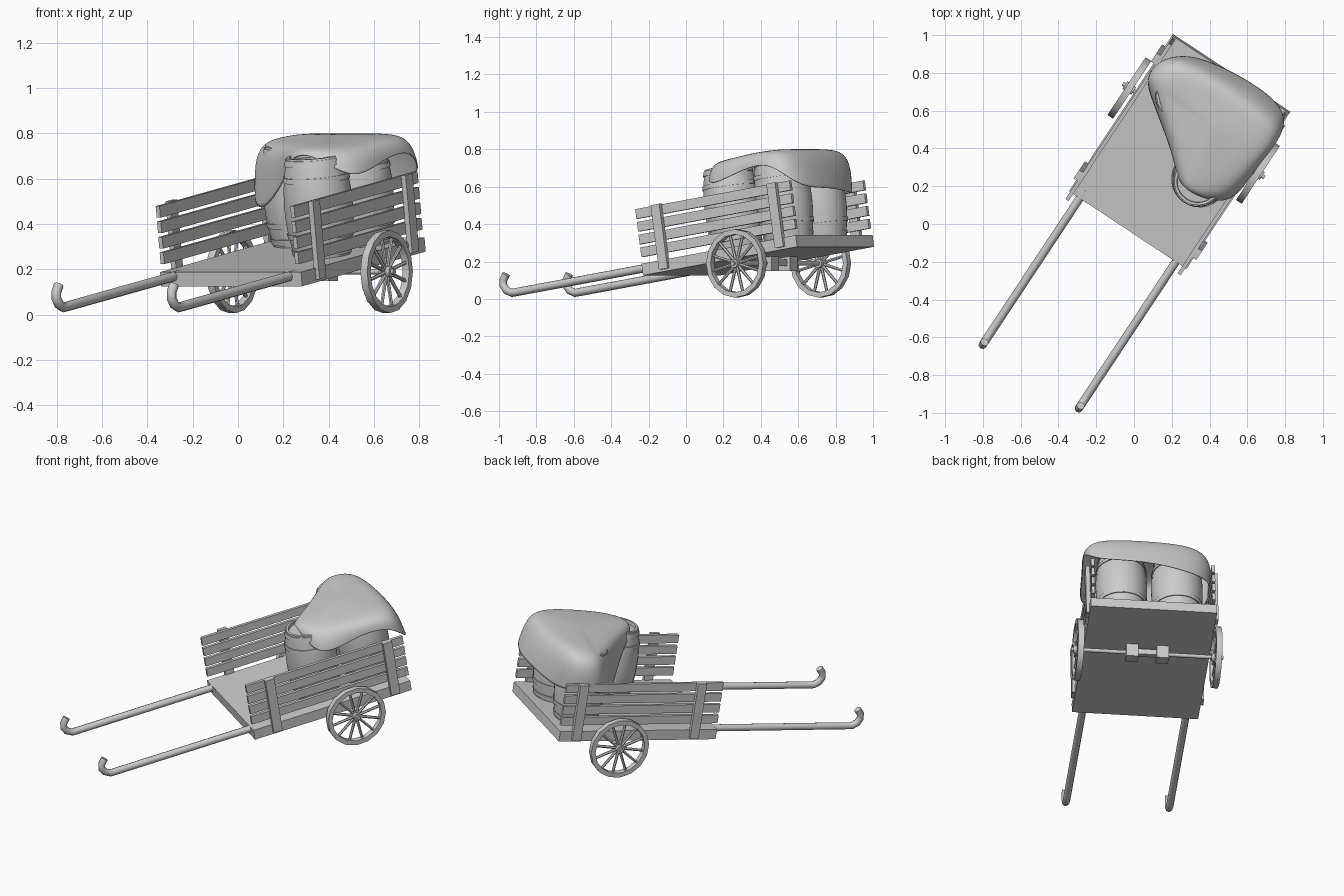
import bpy, bmesh, math
from mathutils import Matrix, Vector

if "Cube" in bpy.data.objects:
    bpy.data.objects.remove(bpy.data.objects["Cube"])

T, R = Matrix.Translation, Matrix.Rotation
YAW = R(math.radians(-33.5), 4, 'Z')
LEVEL = YAW @ T((-.01, 0, 0))                              # upright parts
TILT = YAW @ T((-.01, -.045, .188)) @ R(math.radians(8.8), 4, 'X')  # bed frame: x right, y back


def finish(bm, name, matrix, smooth=None):
    bmesh.ops.recalc_face_normals(bm, faces=bm.faces)
    me = bpy.data.meshes.new(name)
    bm.to_mesh(me)
    bm.free()
    ob = bpy.data.objects.new(name, me)
    bpy.context.collection.objects.link(ob)
    ob.matrix_world = matrix
    if smooth:
        bpy.ops.object.select_all(action='DESELECT')
        ob.select_set(True)
        bpy.context.view_layer.objects.active = ob
        bpy.ops.object.shade_smooth_by_angle(angle=math.radians(smooth))
    return ob


def add_box(bm, lo, hi):
    lo, hi = Vector(lo), Vector(hi)
    bmesh.ops.create_cube(bm, size=1, matrix=T((lo + hi) / 2) @ Matrix.Diagonal((*(hi - lo), 1)))


def box(name, lo, hi, matrix):
    bm = bmesh.new()
    add_box(bm, lo, hi)
    return finish(bm, name, matrix)


def rod(bm, p, q, r1, r2, n):
    p, q = Vector(p), Vector(q)
    d = q - p
    m = T((p + q) / 2) @ d.to_track_quat('Z', 'Y').to_matrix().to_4x4()
    bmesh.ops.create_cone(bm, cap_ends=True, segments=n, radius1=r1, radius2=r2, depth=d.length, matrix=m)


def lathe(bm, profile, n, closed=False):
    # rings of (radius, height) around z
    rings = [[bm.verts.new((r * math.cos(2 * math.pi * i / n), r * math.sin(2 * math.pi * i / n), h))
              for i in range(n)] for r, h in profile]
    pairs = list(zip(rings, rings[1:] + rings[:1])) if closed else list(zip(rings, rings[1:]))
    for a, b in pairs:
        for i in range(n):
            j = (i + 1) % n
            bm.faces.new((a[i], a[j], b[j], b[i]))
    if not closed:
        bm.faces.new(rings[0])
        bm.faces.new(rings[-1])


# bed
box("bed", (-.373, 0, -.063), (.373, 1.0, 0), TILT)

# side panels: four slats and two posts each, and a hooked pulling shaft
for sx, side in ((-1, "left"), (1, "right")):
    def span(a, b):
        return sorted((sx * a, sx * b))
    x0, x1 = span(.346, .366)
    for k in range(4):
        z = .036 + k * .069
        box(f"{side}_slat_{k}", (x0, 0, z), (x1, 1.0, z + .052), TILT)
    x0, x1 = span(.364, .39)
    for y, which in ((.144, "front"), (.895, "back")):
        box(f"{side}_{which}_post", (x0, y - .028, -.05), (x1, y + .028, .298), TILT)
    cu = bpy.data.curves.new(f"{side}_shaft", 'CURVE')
    cu.dimensions = '3D'
    cu.bevel_depth, cu.bevel_resolution, cu.use_fill_caps = .022, 2, True
    pts = [(.05, -.02), (-.848, -.02), (-.889, -.020), (-.921, -.002), (-.938, .028), (-.934, .055), (-.911, .084)]
    sp = cu.splines.new('POLY')
    sp.points.add(len(pts) - 1)
    for p, (y, z) in zip(sp.points, pts):
        p.co = (sx * .305, y, z, 1)
    sp.use_smooth = True
    ob = bpy.data.objects.new(f"{side}_shaft", cu)
    bpy.context.collection.objects.link(ob)
    ob.matrix_world = TILT

# wheels: rim, hub and twelve spokes
for sx, side in ((-1, "left"), (1, "right")):
    bm = bmesh.new()
    lathe(bm, [(.183, -.018), (.183, .018), (.155, .018), (.155, -.018)], 16, closed=True)
    rod(bm, (0, 0, -.028), (0, 0, .028), .024, .024, 12)
    for k in range(12):
        a = 2 * math.pi * (k + .5) / 12
        c, s = math.cos(a), math.sin(a)
        rod(bm, (c * .018, s * .018, 0), (c * .159, s * .159, 0), .009, .008, 6)
    finish(bm, f"{side}_wheel", LEVEL @ T((sx * .408, .587, .19)) @ R(math.pi / 2, 4, 'Y'), 30)

# axle and its brackets
bm = bmesh.new()
rod(bm, (-.45, .587, .19), (.45, .587, .19), .012, .012, 10)
finish(bm, "axle", LEVEL, 40)
for x, side in ((-.09, "left"), (.09, "right")):
    box(f"{side}_axle_bracket", (x - .036, .55, .148), (x + .036, .624, .235), LEVEL)
box("axle_bar", (-.09, .57, .175), (.09, .604, .21), LEVEL)

# barrels with hoops and a recessed lid
H, END, BULGE = .445, .124, .152


def radius(h):
    return END + (BULGE - END) * (1 - (2 * h / H - 1) ** 2)


for name, x, y in (("front_barrel", .168, .49), ("back_right_barrel", .168, .82), ("back_left_barrel", -.16, .82)):
    bm = bmesh.new()
    prof = [(radius(H * k / 12), H * k / 12) for k in range(13)]
    lathe(bm, prof + [(END - .014, H), (END - .014, H - .02)], 28)
    for lo, hi in ((.008, .036), (.085, .108), (H - .108, H - .085), (H - .036, H - .008)):
        lathe(bm, [(radius(lo) - .004, lo), (radius(lo) + .005, lo), (radius(hi) + .005, hi), (radius(hi) - .004, hi)],
              28, closed=True)
    finish(bm, name, TILT @ T((x, y, 0)), 40)

# cloth draped over the barrels: shoulder ring, then hem ring
shoulder = [(-.34, .66, .75), (-.09, .49, .75), (.07, .37, .735), (.17, .34, .742), (.31, .39, .735), (.335, .6, .775),
            (.35, .77, .795), (.32, .87, .80), (.0, .88, .80), (-.26, .86, .80), (-.34, .79, .785), (-.35, .71, .77)]
hem = [(-.28, .60, .43), (-.02, .42, .60), (.07, .31, .70), (.19, .305, .715), (.38, .365, .58), (.37, .6, .69),
       (.40, .80, .74), (.35, .96, .59), (.05, .97, .60), (-.26, .92, .56), (-.37, .79, .57), (-.37, .67, .54)]
centre = Vector((.03, .66, .795))
bm = bmesh.new()
rings = [[bm.verts.new(centre.lerp(Vector(p), .55)) for p in shoulder],
         [bm.verts.new(p) for p in shoulder],
         [bm.verts.new(Vector(p).lerp(Vector(q), .5) + Vector((p[0] - centre.x, p[1] - centre.y, 0)) * .05)
          for p, q in zip(shoulder, hem)],
         [bm.verts.new(q) for q in hem]]
mid = bm.verts.new(centre)
for i in range(12):
    j = (i + 1) % 12
    bm.faces.new((mid, rings[0][i], rings[0][j]))
    for a, b in zip(rings, rings[1:]):
        bm.faces.new((a[i], b[i], b[j], a[j]))
cloth = finish(bm, "cloth_cover", YAW, 180)
sub = cloth.modifiers.new("subdivide", 'SUBSURF')
sub.levels = sub.render_levels = 3
sol = cloth.modifiers.new("thickness", 'SOLIDIFY')
sol.thickness, sol.offset = .005, 0
